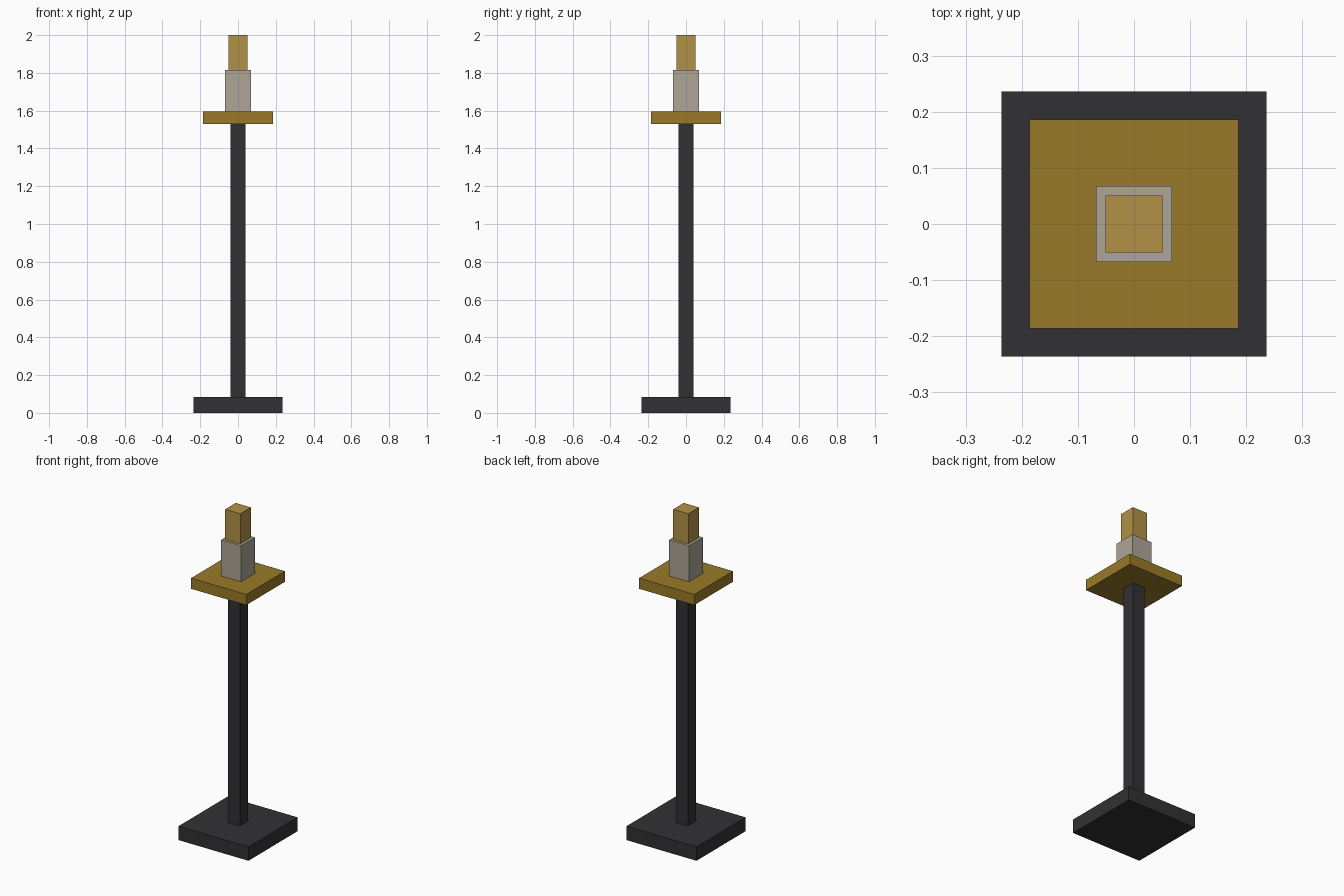
import bpy

if "Cube" in bpy.data.objects:
    bpy.data.objects.remove(bpy.data.objects["Cube"])


def material(name, rgb):
    mat = bpy.data.materials.new(name)
    mat.diffuse_color = (*rgb, 1.0)
    mat.use_nodes = True
    mat.node_tree.nodes["Principled BSDF"].inputs["Base Color"].default_value = mat.diffuse_color
    return mat


def block(name, width, bottom, top, mat):
    """Square upright block centred on the z axis."""
    bpy.ops.mesh.primitive_cube_add(size=1, location=(0, 0, (bottom + top) / 2))
    obj = bpy.context.object
    obj.name = name
    obj.scale = (width, width, top - bottom)
    bpy.ops.object.transform_apply(location=False, rotation=False, scale=True)
    obj.data.materials.append(mat)
    return obj


iron = material("dark_iron", (0.031, 0.030, 0.034))
brass = material("brass", (0.319, 0.195, 0.021))
wax = material("pale_wax", (0.413, 0.381, 0.305))
glow = material("flame_gold", (0.445, 0.283, 0.061))

# Stand
block("base", 0.473, 0.0, 0.085, iron)
block("pole", 0.08, 0.085, 1.53, iron)

# Drip tray, candle and flame
block("tray", 0.373, 1.53, 1.595, brass)
block("candle", 0.135, 1.595, 1.815, wax)
block("flame", 0.102, 1.815, 2.0, glow)
